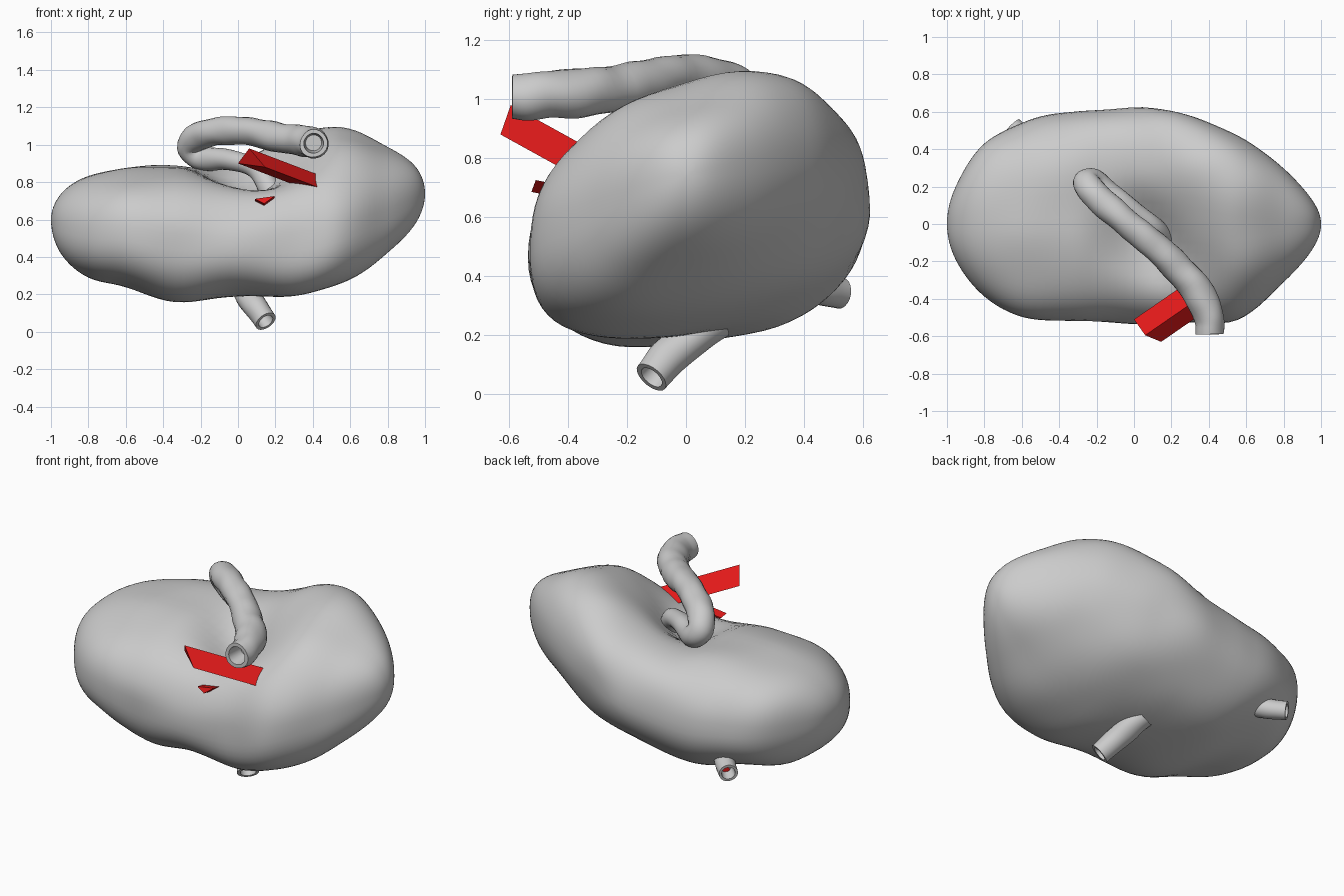
import bpy, math
from mathutils import Vector, noise

if "Cube" in bpy.data.objects:
    bpy.data.objects.remove(bpy.data.objects["Cube"])


def new_object(name, verts, faces, color=None, smooth=True):
    me = bpy.data.meshes.new(name)
    me.from_pydata([tuple(v) for v in verts], [], faces)
    ob = bpy.data.objects.new(name, me)
    bpy.context.collection.objects.link(ob)
    for p in me.polygons:
        p.use_smooth = smooth
    if color:
        mat = bpy.data.materials.new(name)
        mat.diffuse_color = color
        mat.use_nodes = True
        mat.node_tree.nodes["Principled BSDF"].inputs["Base Color"].default_value = mat.diffuse_color
        me.materials.append(mat)
    return ob


def spline(keys, t):
    """Smooth (cubic Hermite) lookup in rows of (t, values...)."""
    i = 0
    while i < len(keys) - 2 and t > keys[i + 1][0]:
        i += 1
    a, b = keys[i], keys[i + 1]
    p, q = keys[max(i - 1, 0)], keys[min(i + 2, len(keys) - 1)]
    h = b[0] - a[0]
    f = (t - a[0]) / h
    out = []
    for k in range(1, len(a)):
        m0 = (b[k] - p[k]) / (b[0] - p[0]) * h
        m1 = (q[k] - a[k]) / (q[0] - a[0]) * h
        out.append((2*f**3 - 3*f*f + 1) * a[k] + (f**3 - 2*f*f + f) * m0
                   + (3*f*f - 2*f**3) * b[k] + (f**3 - f*f) * m1)
    return out


def skin(rings, n):
    return [(r*n + j, r*n + (j+1) % n, (r+1)*n + (j+1) % n, (r+1)*n + j)
            for r in range(rings - 1) for j in range(n)]


# Body: lofted sections (x, ymin, ymax, zmin, zmax, tilt)
SECTIONS = [
    (-1, 0, 0, .60, .60, .1), (-.95, -.2, .21, .42, .73, .1),
    (-.8, -.38, .43, .29, .83, .1), (-.6, -.49, .54, .24, .875, .1),
    (-.35, -.52, .59, .17, .90, .15), (0, -.53, .625, .18, .93, .25),
    (.3, -.53, .58, .18, 1.05, .35), (.55, -.51, .47, .25, 1.09, .35),
    (.8, -.31, .29, .42, .99, .3), (.95, -.14, .13, .58, .88, .2),
    (1, 0, 0, .74, .74, .1)]
keys = [(math.acos(-s[0]),) + s[1:] for s in SECTIONS]
R, N = 64, 72
verts = []
for r in range(R + 1):
    u = math.pi * (0.004 + 0.992 * r / R)
    x = -math.cos(u)
    y0, y1, z0, z1, k = spline(keys, u)
    prof = []
    for j in range(N):
        t = 2 * math.pi * j / N
        c, s = math.cos(t), math.sin(t)
        c = math.copysign(abs(c) ** .86, c)
        s = math.copysign(abs(s) ** .86, s)
        prof.append((c, s + k * c))
    top = max(p[1] for p in prof)
    for c, s in prof:
        y = (y0 + y1) / 2 + c * (y1 - y0) / 2
        z = (z0 + z1) / 2 + s / top * (z1 - z0) / 2
        # hollow on the upper side where the vessels enter
        dx, dy = x - .08, y + .08
        along, across = (dx - dy) * .707, (dx + dy) * .707
        w = min(max((z - .55) / .3, 0), 1)
        z -= .17 * w * math.exp(-(along / .32)**2 - (across / .2)**2)
        # gentle lumps
        q = Vector((x, y, z))
        d = .022 * noise.noise(q * 3.2) * math.sin(u)
        q += d * Vector((0, c, s))
        verts.append(q)
faces = skin(R + 1, N)
faces += [tuple(range(N))[::-1], tuple(R * N + j for j in range(N))]
faces = [f[::-1] for f in faces]
new_object("organ_body", verts, faces)


def tube(name, path, n=20, steps=7, wall=.72, depth=.1):
    """Tube through (x, y, z, radius) points, hollow at its far end."""
    keys = [(i,) + p for i, p in enumerate(path)]
    total = (len(path) - 1) * steps
    pts = [spline(keys, i / steps) for i in range(total + 1)]
    rings, side = [], None
    for i, p in enumerate(pts):
        c = Vector(p[:3])
        tan = (Vector(pts[min(i+1, total)][:3]) - Vector(pts[max(i-1, 0)][:3])).normalized()
        if side is None:
            side = tan.orthogonal()
        side = (side - tan * side.dot(tan)).normalized()
        up = tan.cross(side)
        rings.append((c, side, up, p[3]))
    c, side, up, rad = rings[-1]
    rings.append((c, side, up, rad * wall))
    rings.append((c - tan * depth, side, up, rad * wall * .8))
    vs = []
    for c, side, up, rad in rings:
        for j in range(n):
            a = 2 * math.pi * j / n
            d = side * math.cos(a) + up * math.sin(a)
            vs.append(c + d * rad * (1 + .12 * noise.noise((c + d * rad) * 9)))
    fs = skin(len(rings), n)
    fs.append(tuple((len(rings) - 1) * n + j for j in range(n)))
    ob = new_object(name, vs, fs)
    bpy.context.view_layer.objects.active = ob
    ob.select_set(True)
    bpy.ops.object.shade_smooth_by_angle(angle=math.radians(50))
    ob.select_set(False)
    return ob


# Main vessel looping out of the hollow and over to the front
tube("looped_vessel", [
    (.18, -.1, .74, .06), (.1, -.01, .87, .055), (-.06, .11, .92, .055),
    (-.2, .22, .93, .065), (-.255, .215, 1.0, .07), (-.17, .12, 1.06, .075),
    (.02, -.04, 1.075, .075), (.2, -.2, 1.04, .08), (.34, -.36, 1.02, .085),
    (.4, -.5, 1.01, .08), (.405, -.59, 1.01, .075)])

# Short stubs below and behind
tube("lower_stub", [(.02, .1, .25, .07), (.08, -.03, .15, .068),
                    (.15, -.115, .055, .062)])
tube("rear_stub", [(-.48, .34, .40, .06), (-.57, .44, .36, .056),
                   (-.65, .525, .34, .052)], depth=.07)


# Red inner vessel: plain three-sided bar leaving the hollow
RED = (.75, .01, .01, 1)


def bar(name, tri, d):
    vs = [Vector(p) for p in tri]
    vs += [v + Vector(d) for v in vs]
    new_object(name, vs, [(0, 1, 2), (5, 4, 3), (0, 3, 4, 1),
                          (1, 4, 5, 2), (2, 5, 3, 0)], RED, False)


bar("red_vessel", [(.0, -.51, .90), (.06, -.595, .98), (.145, -.63, .88)],
    (.42, .29, -.16))
bar("red_sliver", [(.09, -.515, .71), (.14, -.525, .685), (.195, -.51, .725)],
    (.0, .05, -.01))
bar("red_rear_core", [(-.62, .46, .32), (-.58, .51, .32), (-.60, .485, .375)],
    (.1, -.1, .02))
